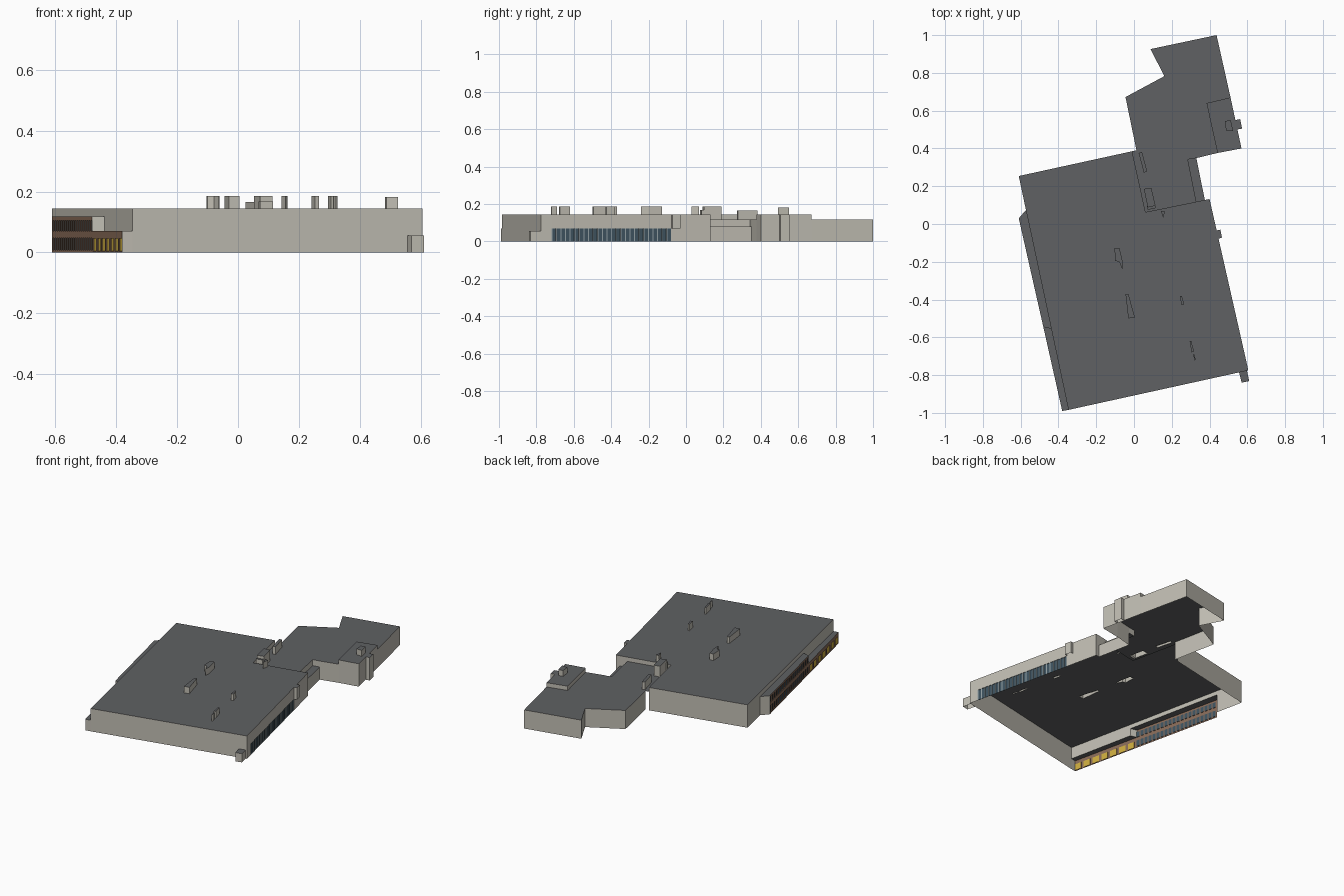
import bpy, bmesh
from mathutils import Vector
from mathutils.geometry import tessellate_polygon

if "Cube" in bpy.data.objects:
    bpy.data.objects.remove(bpy.data.objects["Cube"])


def material(name, r, g, b):
    m = bpy.data.materials.new(name)
    m.diffuse_color = (r, g, b, 1)
    m.use_nodes = True
    m.node_tree.nodes["Principled BSDF"].inputs["Base Color"].default_value = m.diffuse_color
    return m


WALL = material("wall_stone", 0.53, 0.51, 0.45)
ROOF = material("roof_grey", 0.115, 0.12, 0.125)
BROWN = material("brown_frame", 0.25, 0.15, 0.10)
GLASS = material("dark_glass", 0.05, 0.09, 0.12)
YELLOW = material("yellow_panel", 0.62, 0.42, 0.05)
STEEL = material("pale_frame", 0.30, 0.36, 0.38)

H, LINK, LOW = 0.145, 0.118, 0.07    # hall, annex and ground-floor heights


def finish(bm, name, mats):
    me = bpy.data.meshes.new(name)
    bm.to_mesh(me)
    bm.free()
    for m in mats:
        me.materials.append(m)
    ob = bpy.data.objects.new(name, me)
    bpy.context.collection.objects.link(ob)
    return ob


def block(name, pts, top, bases, holes=()):
    """Bottomless shell: one wall per edge from its base height (None = open), plus a roof with holes."""
    bm = bmesh.new()
    loops = [[Vector((x, y, top)) for x, y in loop] for loop in (pts, *holes)]
    if not isinstance(bases, (list, tuple)):
        bases = [bases] * len(pts)
    verts = [bm.verts.new(v) for loop in loops for v in loop]
    for tri in tessellate_polygon(loops):
        f = bm.faces.new([verts[i] for i in tri])
        f.normal_update()
        if f.normal.z < 0:
            f.normal_flip()
        f.material_index = 1
    n = len(pts)
    for i, base in enumerate(bases):
        if base is None:
            continue
        j = (i + 1) % n
        lo = [bm.verts.new((*pts[k], base)) for k in (i, j)]
        bm.faces.new((lo[0], lo[1], verts[j], verts[i]))
    bmesh.ops.dissolve_limit(bm, angle_limit=0.01, verts=bm.verts[:], edges=bm.edges[:]) if not holes else None
    return finish(bm, name, [WALL, ROOF])


def facade(name, a, b, rows, n, frame, pane, post=0.3):
    """Flat wall from a to b; rows are (z0, z1, has_panes). Panes are set back a little."""
    bm = bmesh.new()
    a, b = Vector(a), Vector(b)
    panes = []

    def quad(t0, t1, z0, z1):
        p, q = a.lerp(b, t0), a.lerp(b, t1)
        return bm.faces.new([bm.verts.new(v) for v in
                             ((*p, z0), (*q, z0), (*q, z1), (*p, z1))])

    for z0, z1, windows in rows:
        if not windows:
            quad(0, 1, z0, z1)
            continue
        for i in range(n):
            quad(i / n, (i + post) / n, z0, z1)
            panes.append(quad((i + post) / n, (i + 1) / n, z0, z1))
    for f in panes:
        f.material_index = 1
    bm.normal_update()
    rim = bmesh.ops.inset_individual(bm, faces=panes, thickness=0.0008, depth=-0.003)
    for f in rim["faces"]:
        if f not in panes:
            f.material_index = 0
    return finish(bm, name, [frame, pane])


# Roof-top units: outlines (counter-clockwise), also cut as openings in the roofs
hall_units = [
    [(-0.103, -0.127), (-0.10, -0.195), (-0.078, -0.20), (-0.062, -0.24), (-0.06, -0.20), (-0.077, -0.127)],
    [(-0.045, -0.37), (-0.03, -0.50), (0.005, -0.495), (-0.03, -0.37)],
    [(0.242, -0.38), (0.252, -0.43), (0.266, -0.425), (0.253, -0.38)],
    [(0.295, -0.62), (0.305, -0.68), (0.318, -0.675), (0.303, -0.62)],
    [(0.313, -0.69), (0.321, -0.722), (0.327, -0.718), (0.319, -0.69)],
    [(0.142, 0.07), (0.156, 0.03), (0.163, 0.07)],
]
link_units = [
    [(0.025, 0.375), (0.052, 0.272), (0.07, 0.278), (0.042, 0.382)],
    [(0.052, 0.186), (0.073, 0.088), (0.114, 0.097), (0.092, 0.19)],
]
tower_unit = [(0.482, 0.545), (0.487, 0.495), (0.525, 0.492), (0.512, 0.55)]

for i, u in enumerate(hall_units):
    block(f"hall_roof_unit_{i + 1}", u, 0.186, H)
block("link_roof_unit_low", link_units[0], 0.166, LINK)
block("link_roof_unit_high", link_units[1], 0.186, LINK)
block("link_roof_unit_step", [(0.068, 0.096), (0.073, 0.075), (0.115, 0.084), (0.11, 0.105)], 0.168, LINK)
block("tower_roof_unit", tower_unit, 0.182, H)

# Main hall: walls start above the side wings and above the window band
win_a, win_b = (0.593, -0.72), (0.448, -0.08)
block("main_hall",
      [(-0.61, 0.254), (-0.572, 0.074), (-0.438, -0.555), (-0.347, -0.984), (0.605, -0.775),
       win_a, win_b, (0.40, 0.132), (0.375, 0.127), (0.33, 0.118), (0.061, 0.063), (-0.01, 0.385)],
      H, [0, LINK, LOW, 0, 0, LOW, 0, 0, 0.08, LINK, LINK, 0], hall_units)
facade("right_window_band", win_a, win_b, [(0, LOW, True)], 26, STEEL, GLASS, 0.2)

# Left wing: low front part and two-storey rear part
wing_step, wing_front, wing_back = (-0.480, -0.545), (-0.38, -0.99), (-0.61, 0.03)
block("wing_front", [(-0.438, -0.555), wing_step, wing_front, (-0.347, -0.984)],
      LOW, [None, None, 0, None])
block("wing_rear", [(-0.572, 0.074), wing_back, wing_step, (-0.438, -0.555)],
      LINK, [0, None, LOW, None])
facade("wing_front_facade", wing_step, wing_front,
       [(0, 0.004, False), (0.004, 0.046, True), (0.046, LOW, False)], 7, BROWN, YELLOW, 0.28)
facade("wing_rear_facade", wing_back, wing_step,
       [(0, 0.008, False), (0.008, 0.048, True), (0.048, 0.07, False),
        (0.07, 0.105, True), (0.105, LINK, False)], 20, BROWN, GLASS, 0.32)

# Rear annex, joined to the hall by a link with a low side strip
block("annex",
      [(0.087, 0.926), (0.161, 0.783), (-0.045, 0.672), (0.013, 0.39), (-0.01, 0.385),
       (0.061, 0.063), (0.33, 0.118), (0.285, 0.342), (0.33, 0.349), (0.442, 0.376),
       (0.384, 0.64), (0.511, 0.67), (0.437, 1.0)],
      LINK, [0, 0, 0, None, None, None, 0.08, 0.08, 0, None, None, 0, 0], link_units)
block("link_side_strip", [(0.33, 0.118), (0.375, 0.127), (0.33, 0.349), (0.285, 0.342)],
      0.08, [None, 0, None, None])
block("annex_tower", [(0.442, 0.376), (0.569, 0.40), (0.511, 0.67), (0.384, 0.64)],
      H, [0, 0, LINK, LINK], [tower_unit])

# Small projections on the right-hand walls
block("annex_pilaster", [(0.546, 0.50), (0.572, 0.505), (0.562, 0.555), (0.535, 0.55)], H, 0)
block("hall_wall_box", [(0.447, -0.078), (0.466, -0.072), (0.457, -0.03), (0.437, -0.034)], H, LOW)
block("corner_porch", [(0.57, -0.84), (0.61, -0.832), (0.598, -0.776), (0.556, -0.785)], 0.055, 0)
